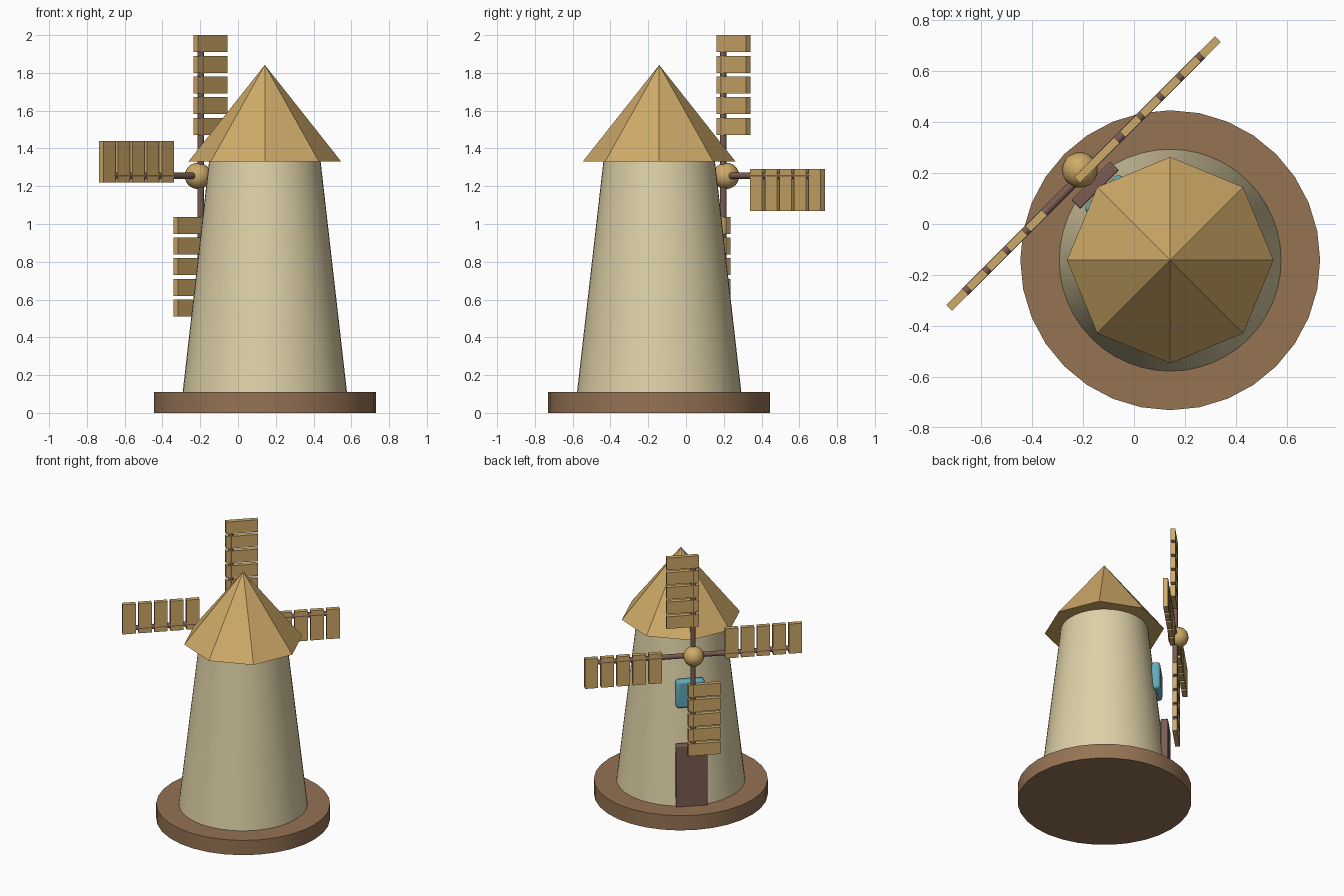
import bpy, math
from mathutils import Matrix, Vector

cube = bpy.data.objects.get("Cube")
if cube:
    bpy.data.objects.remove(cube, do_unlink=True)


def material(name, rgb):
    """Flat colour from 0-255 sRGB, stored as linear."""
    lin = [((c / 255 + 0.055) / 1.055) ** 2.4 for c in rgb] + [1.0]
    m = bpy.data.materials.new(name)
    m.use_nodes = True
    m.diffuse_color = lin
    m.node_tree.nodes["Principled BSDF"].inputs["Base Color"].default_value = lin
    return m


PLASTER = material("cream plaster", (222, 209, 167))
STRAW = material("straw tan", (207, 170, 104))
EARTH = material("earth brown", (149, 115, 84))
TIMBER = material("dark timber", (122, 92, 82))
GLASS = material("teal glass", (98, 170, 186))

AXIS = (0.142, -0.142)                 # tower centre line
HUB_Z = 1.255
# Sail frame: local x runs along the sail plane, y points out of the tower, z up
S = math.sqrt(0.5)
FRAME = Matrix(((S, -S, 0, 0), (S, S, 0, 0), (0, 0, 1, 0), (0, 0, 0, 1)))


def finish(name, mat, smooth=False):
    ob = bpy.context.object
    ob.name = ob.data.name = name
    ob.data.materials.append(mat)
    if smooth:
        bpy.ops.object.shade_smooth_by_angle(angle=math.radians(35))
    return ob


def frustum(name, mat, r1, r2, z0, z1, sides, smooth):
    bpy.ops.mesh.primitive_cone_add(vertices=sides, radius1=r1, radius2=r2, depth=z1 - z0,
                                    location=(*AXIS, (z0 + z1) / 2))
    return finish(name, mat, smooth)


def box(name, mat, lo, hi, matrix, bevel=0):
    """Box between two corners, given in the space of the matrix."""
    lo, hi = Vector(lo), Vector(hi)
    bpy.ops.mesh.primitive_cube_add(size=1)
    ob = finish(name, mat)
    ob.data.transform(matrix @ Matrix.Translation((lo + hi) / 2) @ Matrix.Diagonal((*(hi - lo), 1)))
    if bevel:
        mod = ob.modifiers.new("rounded edges", 'BEVEL')
        mod.width, mod.segments = bevel, 3
        bpy.ops.object.shade_smooth_by_angle(angle=math.radians(35))
    return ob


# Base, tower and roof
frustum("base_disc", EARTH, 0.588, 0.588, 0, 0.11, 32, True)
frustum("tower", PLASTER, 0.435, 0.295, 0.11, 1.335, 48, True)
roof = frustum("roof", STRAW, 0.405, 0, 1.33, 1.842, 8, False)
roof.data.transform(Matrix.Rotation(0 if any(
    abs(v.co.y) < 1e-4 and v.co.x > 0.3 for v in roof.data.vertices) else math.pi / 8, 4, 'Z'))

# Door and window on the sail side
box("door", TIMBER, (-0.108, 0.19, 0.10), (0.108, 0.24, 0.565), FRAME, 0.008)
box("window", GLASS, (-0.098, 0.125, 0.815), (0.098, 0.185, 1.02), FRAME, 0.02)

# Hub
bpy.ops.mesh.primitive_uv_sphere_add(segments=20, ring_count=12, radius=0.07,
                                     location=FRAME @ Vector((0, 0.30, HUB_Z)))
finish("hub", STRAW, True)

# Four sails: a round spar carrying five slats offset to one side
SAIL_CENTRE = FRAME @ Matrix.Translation((0, 0.28, HUB_Z))
for i, side in enumerate(("top", "inner", "bottom", "outer")):
    turn = SAIL_CENTRE @ Matrix.Rotation(i * math.pi / 2, 4, 'Y')
    bpy.ops.mesh.primitive_cylinder_add(vertices=12, radius=0.0175, depth=0.66)
    spar = finish(f"{side}_spar", TIMBER, True)
    spar.data.transform(turn @ Matrix.Translation((0, 0, 0.33)))
    for k in range(5):
        start = 0.217 + k * 0.1095
        box(f"{side}_slat_{k + 1}", STRAW, (-0.036, -0.0165, start),
            (0.185, 0.0165, start + 0.09), turn)
